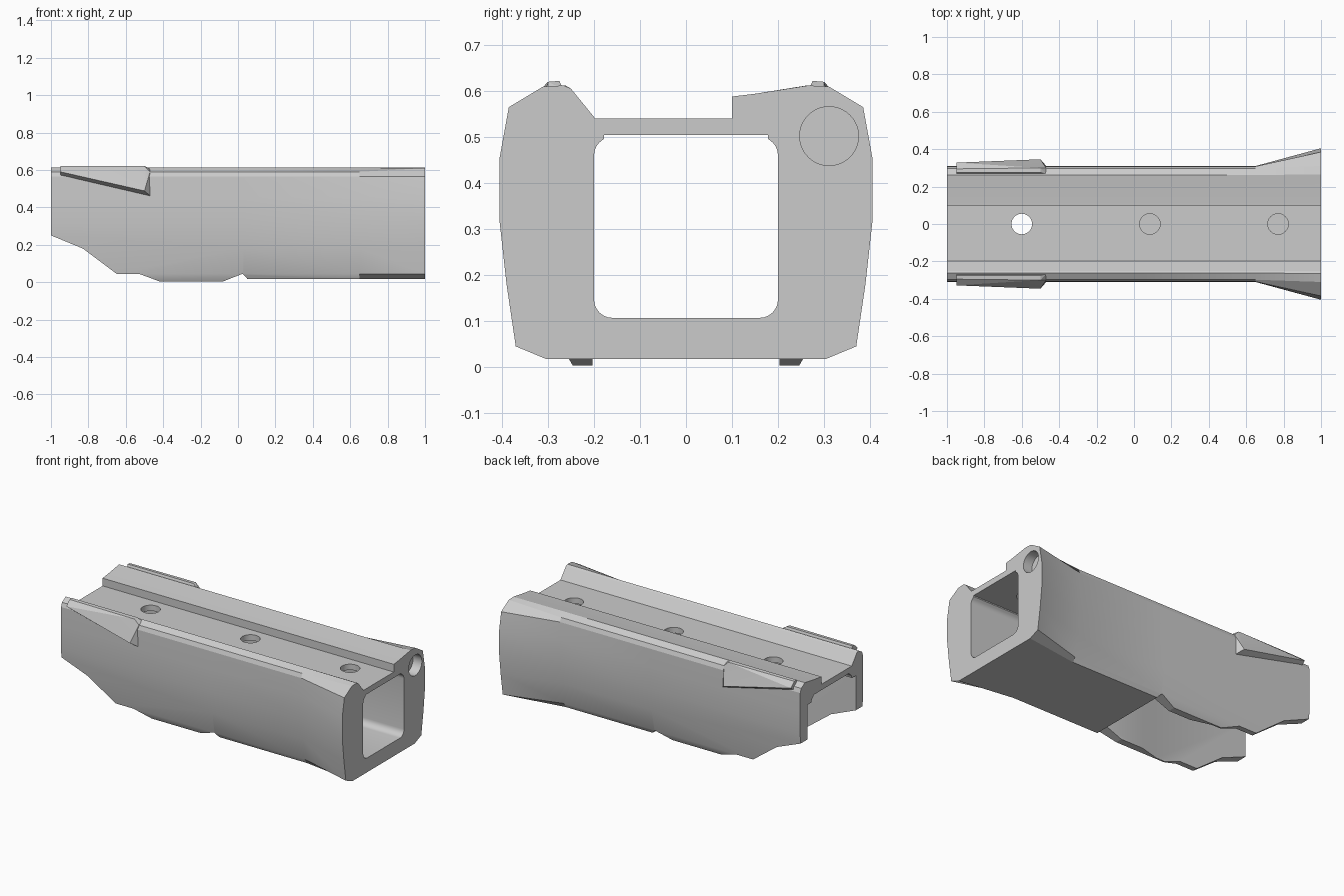
import bpy, bmesh, math
from mathutils import Vector

cube = bpy.data.objects.get("Cube")
if cube:
    bpy.data.objects.remove(cube, do_unlink=True)

GREY = bpy.data.materials.new("plain grey")
GREY.use_nodes = True
colour = (0.6, 0.6, 0.6, 1)
GREY.diffuse_color = colour
GREY.node_tree.nodes["Principled BSDF"].inputs["Base Color"].default_value = colour


def make(name, bm):
    bmesh.ops.recalc_face_normals(bm, faces=bm.faces)
    mesh = bpy.data.meshes.new(name)
    bm.to_mesh(mesh)
    bm.free()
    mesh.materials.append(GREY)
    ob = bpy.data.objects.new(name, mesh)
    bpy.context.collection.objects.link(ob)
    return ob


def loft(name, sections):
    """Skin a list of matching closed rings of 3D points."""
    bm = bmesh.new()
    rings = [[bm.verts.new(p) for p in s] for s in sections]
    n = len(rings[0])
    for a, b in zip(rings, rings[1:]):
        for i in range(n):
            j = (i + 1) % n
            bm.faces.new((a[i], a[j], b[j], b[i]))
    bm.faces.new(rings[0])
    bm.faces.new(rings[-1])
    return make(name, bm)


def along_x(x, profile):
    return [(x, y, z) for y, z in profile]


def hull(name, points):
    bm = bmesh.new()
    for p in points:
        bm.verts.new(p)
    bmesh.ops.convex_hull(bm, input=bm.verts)
    bmesh.ops.dissolve_limit(bm, angle_limit=0.01, verts=bm.verts, edges=bm.edges)
    return make(name, bm)


def circle(r, n=40):
    return [(r * math.cos(math.tau * i / n), r * math.sin(math.tau * i / n)) for i in range(n)]


def cut(target, cutter):
    cutter.hide_render = True
    mod = target.modifiers.new("cut", 'BOOLEAN')
    mod.operation = 'DIFFERENCE'
    mod.solver = 'EXACT'
    mod.object = cutter
    bpy.context.view_layer.objects.active = target
    bpy.ops.object.modifier_apply(modifier=mod.name)
    bpy.data.objects.remove(cutter, do_unlink=True)


# Outer cross-sections: one flank of (y, z) points from bottom to ridge
flank_mid = [(.27, .045), (.295, .18), (.31, .315), (.31, .455), (.308, .565), (.298, .59), (.262, .612)]
flank_end = [(.37, .045), (.39, .18), (.405, .315), (.405, .455), (.385, .565), (.31, .61), (.265, .612)]


def section(flank, base_y, base_z):
    left = [(base_y, base_z)] + flank
    channel = [(.15, .594), (.1, .588), (.1, .54), (-.197, .54), (-.25, .605)]
    right = [(-y, z) for y, z in reversed(left)]
    return left + channel + right


# Main body: deep walls at the rear, shallower floor ahead, flared front
body = loft("handguard_body", [
    along_x(-1, section(flank_mid, .246, .003)),
    along_x(.03, section(flank_mid, .246, .003)),
    along_x(.032, section(flank_mid, .255, .018)),
    along_x(.65, section(flank_mid, .255, .018)),
    along_x(1, section(flank_end, .305, .018))])

# Full length bore with rounded lower corners and stepped upper corners
bore = []
for k in range(7):
    a = math.radians(15 * k)
    bore.append((.16 + .04 * math.sin(a), .147 - .04 * math.cos(a)))
for k in range(5):
    a = math.radians(15 * k)
    bore.append((.16 + .04 * math.cos(a), .46 + .04 * math.sin(a)))
bore += [(.178, .497), (.178, .504)]
bore += [(-y, z) for y, z in reversed(bore)]
cut(body, loft("bore_cutter", [along_x(-1.1, bore), along_x(1.1, bore)]))

# Open underside behind the floor, widening toward the rear
plan = [(-1.1, .237), (-.36, .237), (-.23, .203), (.03, .203)]
plan += [(x, -y) for x, y in reversed(plan)]
cut(body, loft("underside_cutter", [[(x, y, z) for x, y in plan] for z in (-.1, .465)]))

# Scalloped lower edge of the side walls
edge = [(-1.1, -.1), (-1.1, .29), (-1, .25), (-.83, .18), (-.65, .045), (-.53, .045),
        (-.42, .004), (-.08, .004), (.025, .045), (.055, .012), (.055, -.1)]
cut(body, loft("lower_edge_cutter", [[(x, y, z) for x, z in edge] for y in (-.6, .6)]))

# Screw holes through the top plate
for x in (-.6, .085, .77):
    cut(body, loft("screw_hole_cutter", [
        [(x + a, b, z) for a, b in circle(.055)] for z in (.4, .7)]))

# Blind socket in the front face
cut(body, loft("socket_cutter", [
    [(x, .311 + a, .502 + b) for a, b in circle(.064)] for x in (.94, 1.1)]))

# Wedge shaped stops on both rear shoulders
for name, s in (("left_wedge", 1), ("right_wedge", -1)):
    corners = [(-.95, .268, .605), (-.95, .275, .622), (-.95, .295, .62),
               (-.95, .328, .59), (-.95, .302, .57),
               (-.5, .268, .605), (-.5, .275, .622), (-.5, .3, .62),
               (-.5, .346, .488), (-.49, .3, .462),
               (-.47, .268, .605), (-.47, .3, .59), (-.47, .311, .462)]
    hull(name, [Vector((x, s * y, z)) for x, y, z in corners])

for ob in bpy.context.collection.objects:
    if ob.type == 'MESH':
        bpy.ops.object.select_all(action='DESELECT')
        ob.select_set(True)
        bpy.context.view_layer.objects.active = ob
        bpy.ops.object.shade_smooth_by_angle(angle=math.radians(20))
